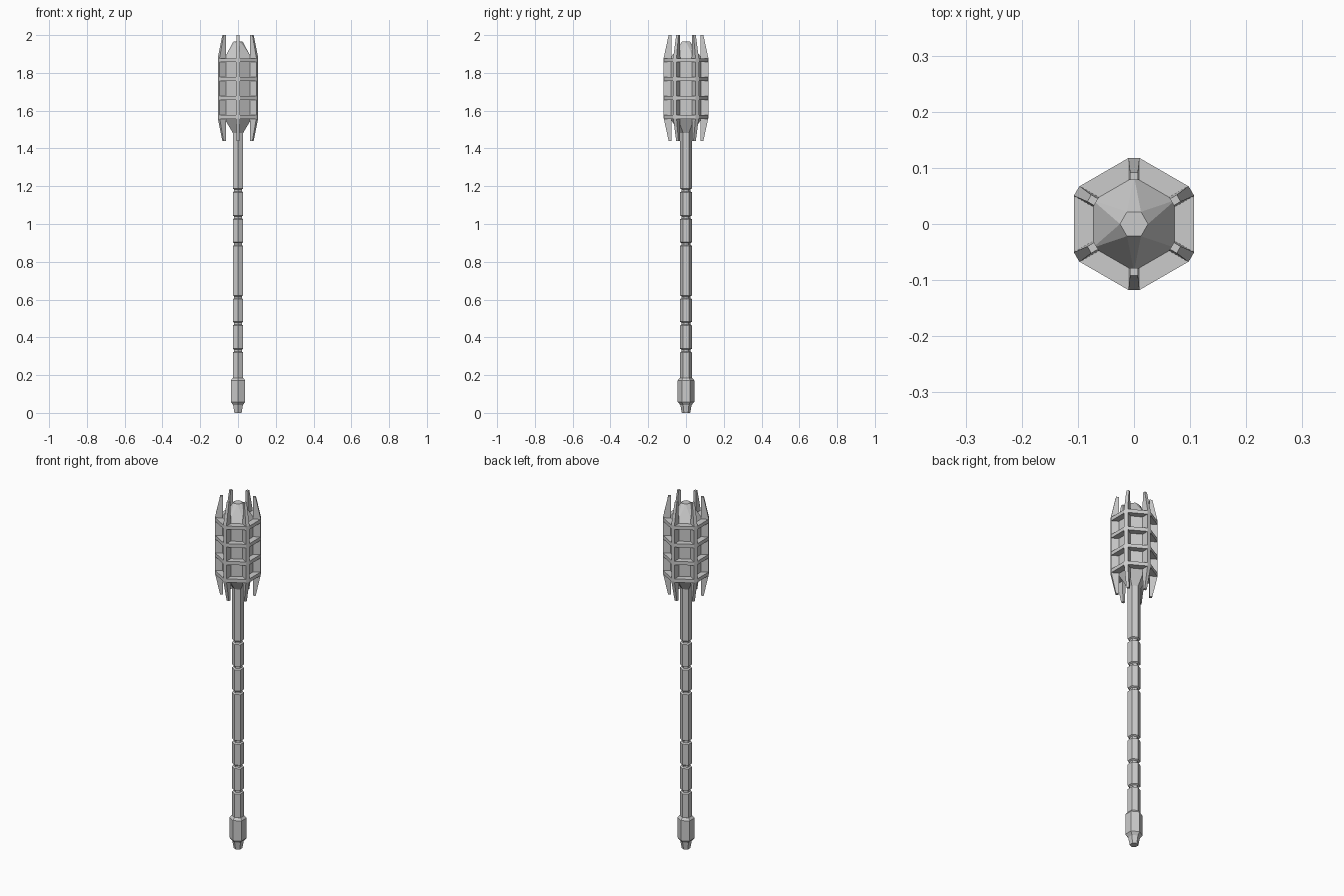
import bpy, bmesh
from math import sin, cos, pi
from mathutils import Matrix, Vector

cube = bpy.data.objects.get("Cube")
if cube:
    bpy.data.objects.remove(cube, do_unlink=True)

steel = bpy.data.materials.new("grey steel")
steel.use_nodes = True
steel.diffuse_color = (0.6, 0.6, 0.6, 1)
steel.node_tree.nodes["Principled BSDF"].inputs["Base Color"].default_value = (0.6, 0.6, 0.6, 1)


def finish(name, bm):
    bmesh.ops.recalc_face_normals(bm, faces=bm.faces)
    mesh = bpy.data.meshes.new(name)
    bm.to_mesh(mesh)
    bm.free()
    mesh.materials.append(steel)
    obj = bpy.data.objects.new(name, mesh)
    bpy.context.collection.objects.link(obj)
    return obj


def hex_ring(bm, radius, z, turn=0.0):
    """Six vertices with corners towards +y and -y."""
    angles = [pi / 2 + turn + i * pi / 3 for i in range(6)]
    return [bm.verts.new((radius * cos(a), radius * sin(a), z)) for a in angles]


def bridge(bm, low, high):
    for i in range(6):
        j = (i + 1) % 6
        bm.faces.new((low[i], low[j], high[j], high[i]))


def hex_lathe(name, profile, twisted_top=None):
    """Stack hexagons; an optional last one is turned by half a side."""
    bm = bmesh.new()
    rings = [hex_ring(bm, r, z) for r, z in profile]
    for low, high in zip(rings, rings[1:]):
        bridge(bm, low, high)
    last = rings[-1]
    if twisted_top:
        tip = hex_ring(bm, *twisted_top, turn=pi / 6)
        for i in range(6):
            j = (i + 1) % 6
            bm.faces.new((last[i], last[j], tip[i]))
            bm.faces.new((last[j], tip[j], tip[i]))
        last = tip
    bm.faces.new(rings[0])
    bm.faces.new(last)
    return finish(name, bm)


# Pommel
hex_lathe("pommel", [(0.022, 0), (0.03, 0.042), (0.044, 0.058),
                     (0.044, 0.172), (0.033, 0.185)])

# Shaft with six grooves
shaft = [(0.032, 0.17)]
for z in (0.33, 0.473, 0.612, 0.894, 1.035, 1.178):
    shaft += [(0.032, z - 0.01), (0.023, z - 0.005), (0.023, z + 0.005), (0.032, z + 0.01)]
shaft.append((0.032, 1.5))
hex_lathe("shaft", shaft)

# Head core with tapered ends
hex_lathe("head_core", [(0.03, 1.48), (0.085, 1.56), (0.085, 1.875)], (0.025, 1.965))

# Fins: radial outline (radius, height, half width), repeated around the head
outline = [(0.078, 1.44, 0.007), (0.092, 1.44, 0.007), (0.118, 1.56, 0.01),
           (0.118, 1.88, 0.01), (0.092, 2.0, 0.007), (0.078, 2.0, 0.007),
           (0.078, 1.88, 0.01), (0.078, 1.56, 0.01)]
for n in range(6):
    bm = bmesh.new()
    rot = Matrix.Rotation(n * pi / 3, 3, 'Z')
    sides = [[bm.verts.new(rot @ Vector((s * w, r, z))) for r, z, w in outline]
             for s in (-1, 1)]
    count = len(outline)
    for side in sides:
        bm.faces.new((side[0], side[1], side[2], side[7]))
        bm.faces.new((side[7], side[2], side[3], side[6]))
        bm.faces.new((side[6], side[3], side[4], side[5]))
    for i in range(count):
        j = (i + 1) % count
        bm.faces.new((sides[0][i], sides[0][j], sides[1][j], sides[1][i]))
    finish(f"fin_{n + 1}", bm)

# Cross bands: hexagonal collars with corners cut flush to the fins
for n in range(4):
    bm = bmesh.new()
    z = 1.567 + n * 0.1
    loops = []
    for height in (z - 0.01, z + 0.01):
        outer, inner = [], []
        for k in range(6):
            rot = Matrix.Rotation(k * pi / 3, 3, 'Z')
            for x in (0.01, -0.01):
                outer.append(bm.verts.new(rot @ Vector((x, 0.1175, height))))
                inner.append(bm.verts.new(rot @ Vector((x, 0.075, height))))
        loops += [outer, inner]
    low_out, low_in, top_out, top_in = loops
    for a, b in ((low_out, top_out), (top_out, top_in), (top_in, low_in), (low_in, low_out)):
        for i in range(12):
            j = (i + 1) % 12
            bm.faces.new((a[i], a[j], b[j], b[i]))
    finish(f"band_{n + 1}", bm)
